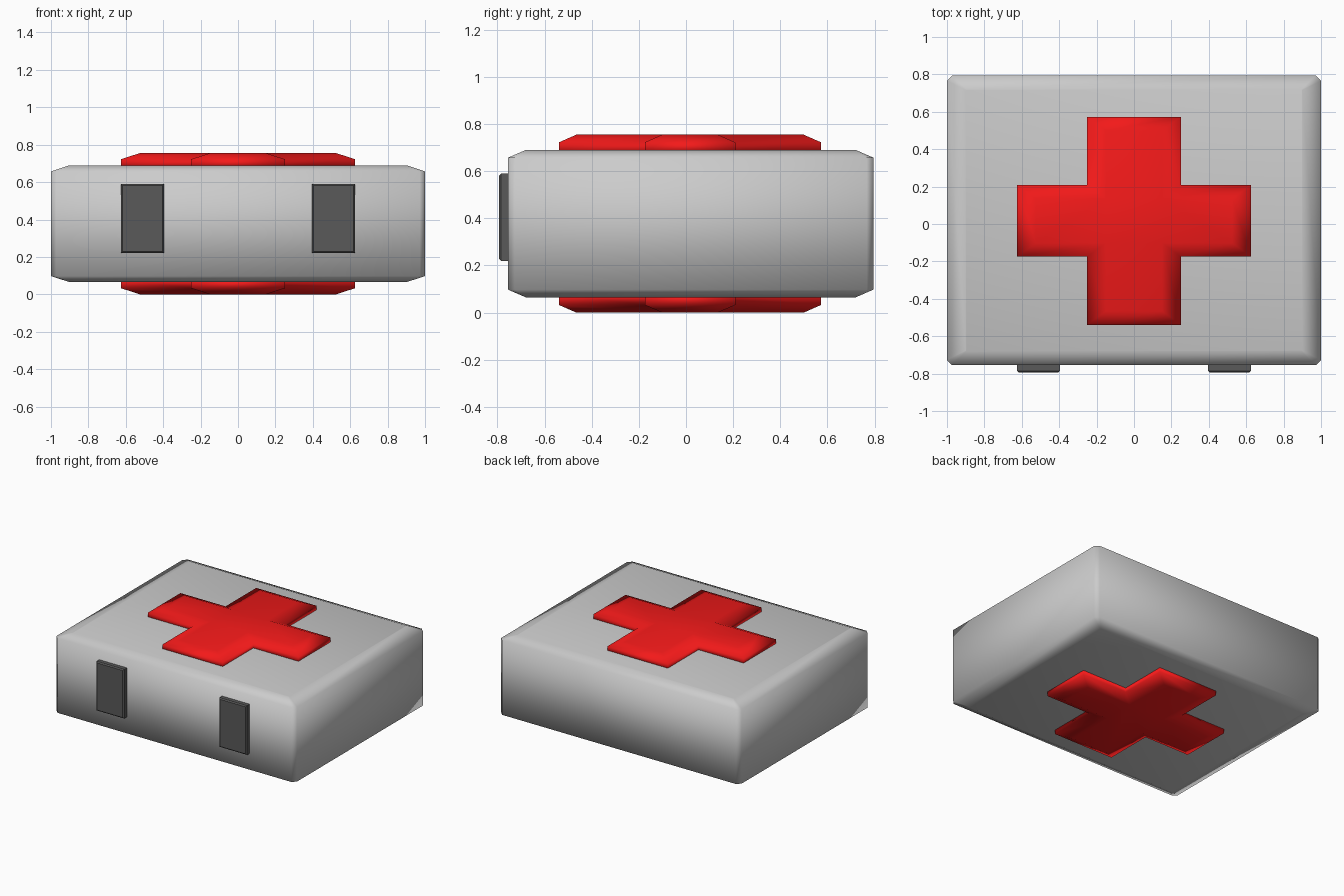
import bpy, bmesh

if "Cube" in bpy.data.objects:
    bpy.data.objects.remove(bpy.data.objects["Cube"])

MID_Z = 0.3775   # the case is symmetric about this height
MID_Y = 0.02     # centre of the case in depth


def material(name, rgb):
    m = bpy.data.materials.new(name)
    m.diffuse_color = (*rgb, 1)
    m.use_nodes = True
    m.node_tree.nodes["Principled BSDF"].inputs["Base Color"].default_value = m.diffuse_color
    return m


def finish(name, bm, loc, mat=None, mirror=None):
    bmesh.ops.recalc_face_normals(bm, faces=bm.faces)
    for f in bm.faces:
        f.smooth = True
    me = bpy.data.meshes.new(name)
    bm.to_mesh(me)
    bm.free()
    ob = bpy.data.objects.new(name, me)
    ob.location = loc
    bpy.context.collection.objects.link(ob)
    if mat:
        me.materials.append(mat)
    if mirror is not None:
        mod = ob.modifiers.new("mirror", 'MIRROR')
        mod.use_axis = [i == mirror for i in range(3)]
        mod.use_clip = False
        mod.use_mirror_merge = False
    return ob


def loft(rings):
    """Skin rings of equal length and cap both ends."""
    bm = bmesh.new()
    vs = [[bm.verts.new(p) for p in r] for r in rings]
    n = len(vs[0])
    for a, b in zip(vs, vs[1:]):
        for i in range(n):
            j = (i + 1) % n
            bm.faces.new((a[i], a[j], b[j], b[i]))
    bm.faces.new(vs[0][::-1])
    bm.faces.new(vs[-1])
    return bm


def octagon(hx, hy, c, z):
    pts = [(hx, hy - c), (hx - c, hy), (c - hx, hy), (-hx, hy - c),
           (-hx, c - hy), (c - hx, -hy), (hx - c, -hy), (hx, c - hy)]
    return [(x, y, z) for x, y in pts]


def cross(lx, ly, wx, wy, z):
    pts = [(lx, wy), (wx, wy), (wx, ly), (-wx, ly), (-wx, wy), (-lx, wy),
           (-lx, -wy), (-wx, -wy), (-wx, -ly), (wx, -ly), (wx, -wy), (lx, -wy)]
    return [(x, y, z) for x, y in pts]


red = material("red", (0.9, 0.01, 0.01))
dark = material("dark_grey", (0.1, 0.1, 0.1))

# Case with shallow chamfers at top and bottom, small ones on upright corners
finish("case", loft([octagon(0.9, 0.7, 0.004, -0.3125),
                     octagon(1, 0.775, 0.028, -0.28),
                     octagon(1, 0.775, 0.028, 0.28),
                     octagon(0.9, 0.7, 0.004, 0.3125)]), (0, MID_Y, MID_Z))

# Raised crosses on lid and underside
finish("cross", loft([cross(0.625, 0.556, 0.25, 0.192, 0.30),
                      cross(0.625, 0.556, 0.25, 0.192, 0.345),
                      cross(0.525, 0.482, 0.15, 0.118, 0.3775)]),
       (0, MID_Y - 0.003, MID_Z), red, mirror=2)

# Pair of front latches
bm = bmesh.new()
bmesh.ops.create_cube(bm, size=1)
for v in bm.verts:
    v.co.x = 0.511 + v.co.x * 0.23
    v.co.y *= 0.06
    v.co.z *= 0.37
bmesh.ops.bevel(bm, geom=[e for e in bm.edges if all(v.co.y < 0 for v in e.verts)],
                offset=0.008, segments=1, affect='EDGES')
latch = finish("latches", bm, (0, -0.763, 0.405), dark, mirror=0)

# Keep the latch edges crisp
bpy.ops.object.select_all(action='DESELECT')
latch.select_set(True)
bpy.context.view_layer.objects.active = latch
bpy.ops.object.shade_smooth_by_angle(angle=0.6)
